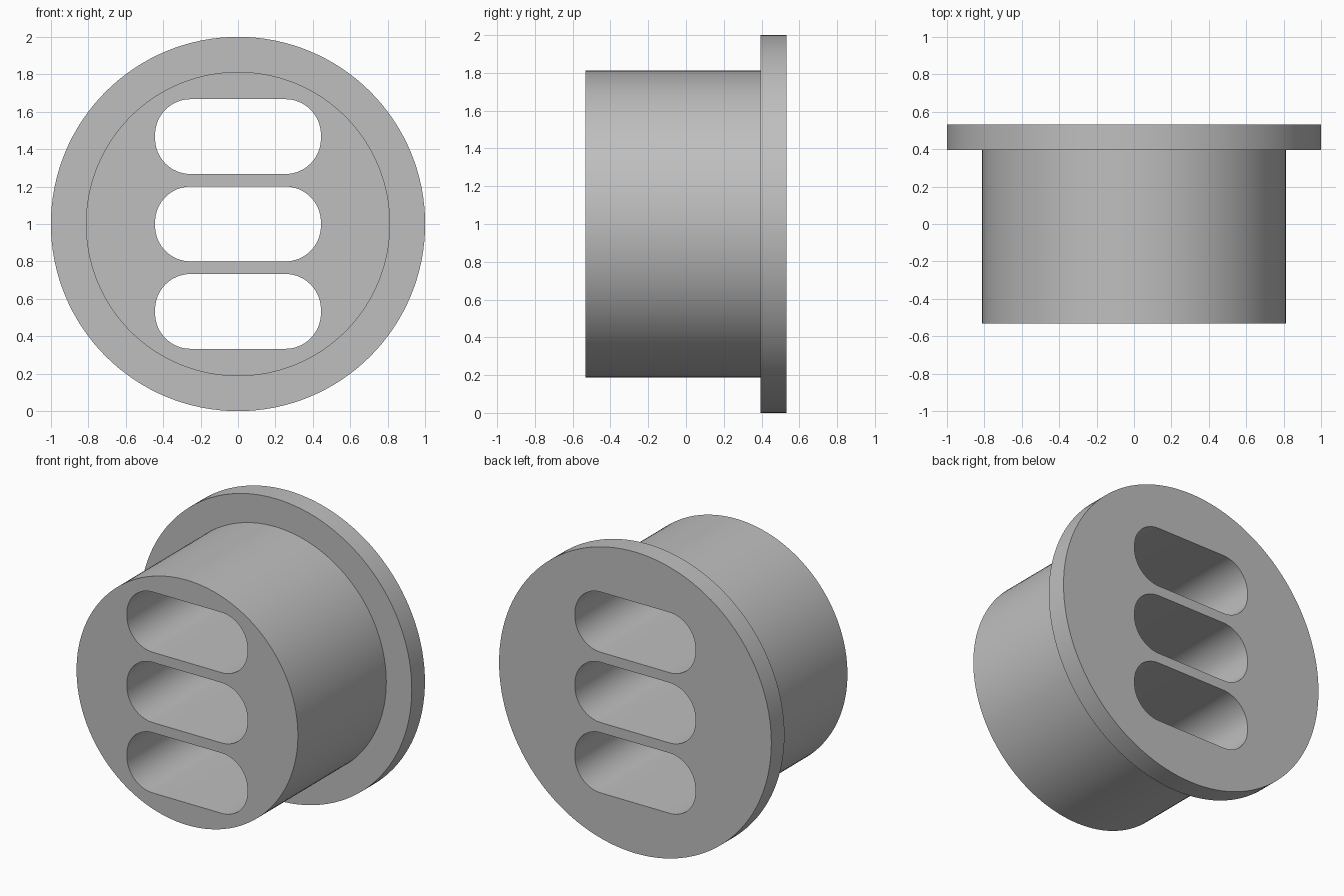
import bpy, bmesh
from math import sin, cos, pi, radians
from mathutils import Matrix

cube = bpy.data.objects.get("Cube")
if cube:
    bpy.data.objects.remove(cube, do_unlink=True)

FRONT, STEP, BACK = -0.533, 0.395, 0.533
BODY_R, FLANGE_R = 0.813, 1.0
SLOT_HALF_W, SLOT_HALF_H, SLOT_R = 0.443, 0.2, 0.19
SEGMENTS = 128

grey = bpy.data.materials.new("plain_grey")
grey.use_nodes = True
colour = (0.52, 0.52, 0.52, 1)
grey.diffuse_color = colour
grey.node_tree.nodes["Principled BSDF"].inputs["Base Color"].default_value = colour


def make_object(name, bm):
    bmesh.ops.recalc_face_normals(bm, faces=bm.faces)
    mesh = bpy.data.meshes.new(name)
    bm.to_mesh(mesh)
    bm.free()
    mesh.materials.append(grey)
    obj = bpy.data.objects.new(name, mesh)
    bpy.context.collection.objects.link(obj)
    return obj


def loft(name, rings):
    """Join equal-sized closed rings in order and cap both ends."""
    bm = bmesh.new()
    loops = [[bm.verts.new(p) for p in ring] for ring in rings]
    for a, b in zip(loops, loops[1:]):
        for i in range(len(a)):
            j = (i + 1) % len(a)
            bm.faces.new((a[i], a[j], b[j], b[i]))
    bm.faces.new(loops[0])
    bm.faces.new(loops[-1])
    return make_object(name, bm)


def circle(radius, y):
    angles = [2 * pi * i / SEGMENTS for i in range(SEGMENTS)]
    return [(radius * cos(a), y, 1 + radius * sin(a)) for a in angles]


def rounded_slot(z, y, steps=16):
    points = []
    for quarter, (sx, sz) in enumerate([(1, 1), (-1, 1), (-1, -1), (1, -1)]):
        for i in range(steps + 1):
            a = (quarter + i / steps) * pi / 2
            points.append((sx * (SLOT_HALF_W - SLOT_R) + SLOT_R * cos(a), y,
                           z + sz * (SLOT_HALF_H - SLOT_R) + SLOT_R * sin(a)))
    return points


# Round plug body with a wider flange at the back
plug = loft("flanged_plug", [circle(BODY_R, FRONT), circle(BODY_R, STEP),
                             circle(FLANGE_R, STEP), circle(FLANGE_R, BACK)])

# Three rounded slots cut right through
bpy.context.view_layer.objects.active = plug
for z in (0.533, 1.0, 1.467):
    cutter = loft("slot_cutter", [rounded_slot(z, FRONT - 0.1), rounded_slot(z, BACK + 0.1)])
    cutter.hide_render = True
    cut = plug.modifiers.new("slot", 'BOOLEAN')
    cut.operation = 'DIFFERENCE'
    cut.solver = 'EXACT'
    cut.object = cutter
    bpy.ops.object.modifier_apply(modifier=cut.name)
    bpy.data.objects.remove(cutter, do_unlink=True)

# Smooth walls with sharp rims
bpy.ops.object.select_all(action='DESELECT')
plug.select_set(True)
bpy.ops.object.shade_smooth_by_angle(angle=radians(30))
